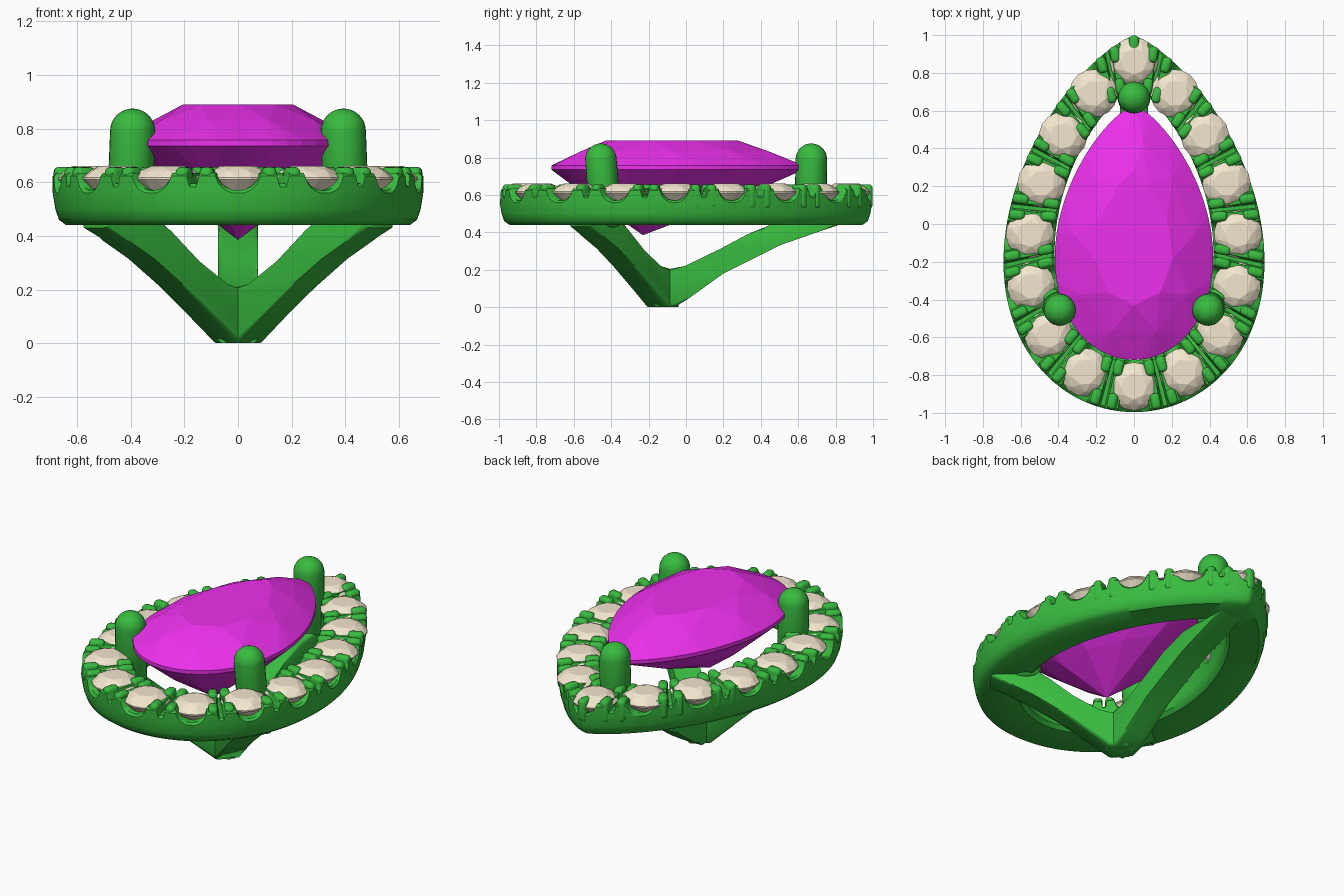
import bpy, bmesh, math
from mathutils import Matrix, Vector

if "Cube" in bpy.data.objects:
    bpy.data.objects.remove(bpy.data.objects["Cube"])

def material(name, rgb):
    m = bpy.data.materials.new(name)
    m.diffuse_color = (*rgb, 1)
    m.use_nodes = True
    m.node_tree.nodes["Principled BSDF"].inputs["Base Color"].default_value = m.diffuse_color
    return m

METAL = material("green_metal", (0.04, 0.5, 0.05))
GEM = material("magenta_gem", (0.85, 0.03, 0.85))
PALE = material("pale_stone", (0.9, 0.8, 0.62))

def finish(bm, name, mat, smooth=None):
    bmesh.ops.recalc_face_normals(bm, faces=bm.faces[:])
    me = bpy.data.meshes.new(name)
    bm.to_mesh(me)
    bm.free()
    me.materials.append(mat)
    if smooth:
        me.shade_smooth()
        me.set_sharp_from_angle(angle=math.radians(smooth))
    ob = bpy.data.objects.new(name, me)
    bpy.context.collection.objects.link(ob)
    return ob

def pear(t, length, width, cy=0.0):
    """Teardrop outline, pointed end at t=0."""
    return Vector((width * math.sin(t) * math.sqrt(abs(math.sin(t / 2))),
                   cy + length * math.cos(t), 0))

def halo(f, t):
    """Point across the halo: f=0 outer edge, f=1 inner edge."""
    return pear(t, 1 - 0.28 * f, 0.806 - 0.319 * f)

# Even spacing along the middle of the halo
N = 4000
TS = [2 * math.pi * i / N for i in range(N + 1)]
ARC = [0.0]
for a, b in zip(TS, TS[1:]):
    ARC.append(ARC[-1] + (halo(.5, b) - halo(.5, a)).length)
TOTAL = ARC[-1]

def t_at(s):
    s %= TOTAL
    lo, hi = 0, N
    while hi - lo > 1:
        mid = (lo + hi) // 2
        lo, hi = (mid, hi) if ARC[mid] <= s else (lo, mid)
    return TS[lo] + (TS[hi] - TS[lo]) * (s - ARC[lo]) / (ARC[hi] - ARC[lo])

STONES = 16
STEP = TOTAL / STONES

# Halo body: swept section, top edge notched under every stone
def rim_z(d):
    if d < 0.065:
        return 0.635 - math.sqrt(0.065 ** 2 - d * d)
    return 0.595 if d > STEP / 2 - 0.012 else 0.635

bm = bmesh.new()
SEG = STONES * 28
rings = []
for i in range(SEG):
    s = TOTAL * i / SEG
    t = t_at(s)
    d = abs((s + STEP / 2) % STEP - STEP / 2)
    top = rim_z(d)
    section = [(0.06, top), (0.015, top - 0.012), (0.015, 0.56), (0.05, 0.5), (0.1, 0.46),
               (0.2, 0.44), (0.9, 0.44), (0.98, 0.46), (1, 0.5), (1, top - 0.012), (0.95, top)]
    ring = []
    for f, z in section:
        p = halo(f, t)
        ring.append(bm.verts.new((p.x, p.y, z)))
    rings.append(ring)
for a, b in zip(rings, rings[1:] + rings[:1]):
    for j in range(len(a)):
        k = (j + 1) % len(a)
        bm.faces.new((a[j], a[k], b[k], b[j]))
finish(bm, "halo_body", METAL, 40)

# Small claws: four in every gap between stones, plus one at the tip
tab = bmesh.new()
bmesh.ops.create_cube(tab, size=1, matrix=Matrix.Diagonal((0.052, 0.085, 0.13, 1)))
bmesh.ops.bevel(tab, geom=tab.edges[:], offset=0.02, segments=3, profile=0.5, affect='EDGES')
tab_mesh = bpy.data.meshes.new("claw_template")
tab.to_mesh(tab_mesh)
tab.free()

bm = bmesh.new()
def add_copy(target, mesh, matrix):
    n = len(target.verts)
    target.from_mesh(mesh)
    target.verts.ensure_lookup_table()
    bmesh.ops.transform(target, matrix=matrix, verts=target.verts[n:])

def add_claw(f, t):
    p = halo(f, t)
    d = halo(0, t) - halo(1, t)
    rot = Matrix.Rotation(math.atan2(d.y, d.x) - math.pi / 2, 4, 'Z')
    add_copy(bm, tab_mesh, Matrix.Translation((p.x, p.y, 0.592)) @ rot)

for i in range(STONES):
    for side in (-1, 1):
        t = t_at((i + 0.5) * STEP + side * 0.039)
        add_claw(0.18, t)
        add_claw(0.82, t)
add_claw(0.16, 0)
finish(bm, "halo_claws", METAL, 50)
bpy.data.meshes.remove(tab_mesh)

def hull(points):
    h = bmesh.new()
    for p in points:
        h.verts.new(p)
    r = bmesh.ops.convex_hull(h, input=h.verts[:])
    extra = [v for v in r["geom_interior"] if isinstance(v, bmesh.types.BMVert)]
    bmesh.ops.delete(h, geom=extra, context='VERTS')
    return h

# Halo stones: round brilliant cut
def circle(r, z, n, off=0):
    return [(r * math.cos(2 * math.pi * (k + off) / n),
             r * math.sin(2 * math.pi * (k + off) / n), z) for k in range(n)]

cut = hull(circle(0.068, 0.66, 8) + circle(0.103, 0.643, 8, 0.5) + circle(0.128, 0.617, 16)
           + circle(0.128, 0.61, 16) + circle(0.07, 0.545, 8, 0.5) + [(0, 0, 0.49)])
stone_mesh = bpy.data.meshes.new("stone_template")
cut.to_mesh(stone_mesh)
cut.free()
bm = bmesh.new()
for i in range(STONES):
    p = halo(0.5, t_at(i * STEP))
    turn = Matrix.Rotation(math.atan2(p.y, p.x), 4, 'Z')
    add_copy(bm, stone_mesh, Matrix.Translation(p) @ turn)
finish(bm, "halo_stones", PALE)
bpy.data.meshes.remove(stone_mesh)

# Centre gem: pear cut with table, crown, girdle and pavilion
def pear_loop(n, length, width, cy, z, off=0.0):
    return [pear(2 * math.pi * (k + off) / n, length, width, cy) + Vector((0, 0, z))
            for k in range(n)]

culet = Vector((0, -0.23, 0.385))
pavilion = [culet.lerp(p, 0.55) - Vector((0, 0, 0.02))
            for p in pear_loop(10, 0.675, 0.487, -0.045, 0.735, 0.5)]
finish(hull(pear_loop(10, 0.355, 0.24, -0.075, 0.89)
            + pear_loop(10, 0.53, 0.375, -0.06, 0.832, 0.5)
            + pear_loop(48, 0.675, 0.487, -0.045, 0.757)
            + pear_loop(48, 0.675, 0.487, -0.045, 0.735)
            + pavilion + [culet]), "centre_gem", GEM)

# Support struts: side profile (distance, height) given thickness
HUB = Vector((0, -0.12, 0))
BACK = [(-.05, 0), (.06, 0), (.14, .05), (.32, .18), (.62, .33), (.85, .41), (1.0, .46),
        (.62, .46), (.45, .39), (.3, .31), (.12, .2), (-.05, .2)]
FRONT = [(-.05, 0), (.06, 0), (.33, .22), (.47, .315), (.59, .38), (.7, .43), (.7, .47),
         (.44, .47), (.39, .42), (.25, .305), (.12, .2), (-.05, .2)]

def strut(name, profile, direction):
    d = Vector(direction).normalized()
    side = Vector((-d.y, d.x, 0))
    bm = bmesh.new()
    loops = [[bm.verts.new(HUB + d * r + side * w + Vector((0, 0, z))) for r, z in profile]
             for w in (-0.075, 0.075)]
    bm.faces.new(loops[0])
    bm.faces.new(loops[1][::-1])
    n = len(profile)
    for j in range(n):
        k = (j + 1) % n
        bm.faces.new((loops[0][j], loops[1][j], loops[1][k], loops[0][k]))
    # round the long edges
    long_edges = [e for e in bm.edges if any(len(f.verts) > 4 for f in e.link_faces)]
    bmesh.ops.bevel(bm, geom=long_edges, offset=0.02, segments=3, profile=0.5, affect='EDGES')
    finish(bm, name, METAL, 45)

strut("back_strut", BACK, (0, 1, 0))
strut("front_right_strut", FRONT, (0.4, -0.335, 0))
strut("front_left_strut", FRONT, (-0.4, -0.335, 0))

# Main prongs: stretched domes holding the centre gem
def prong(name, base, tip):
    bm = bmesh.new()
    bmesh.ops.create_uvsphere(bm, u_segments=28, v_segments=16, radius=0.084)
    for v in bm.verts:
        if v.co.z < -0.001:
            v.co = Vector((v.co.x * 1.04, v.co.y * 1.04, v.co.z * 0.5)) + Vector(base)
        else:
            v.co += Vector(tip)
    finish(bm, name, METAL, 60)

prong("back_prong", (0, 0.665, 0.46), (0, 0.67, 0.791))
for side, label in ((1, "right"), (-1, "left")):
    prong(f"front_{label}_prong", (side * 0.405, -0.43, 0.46), (side * 0.393, -0.455, 0.791))
